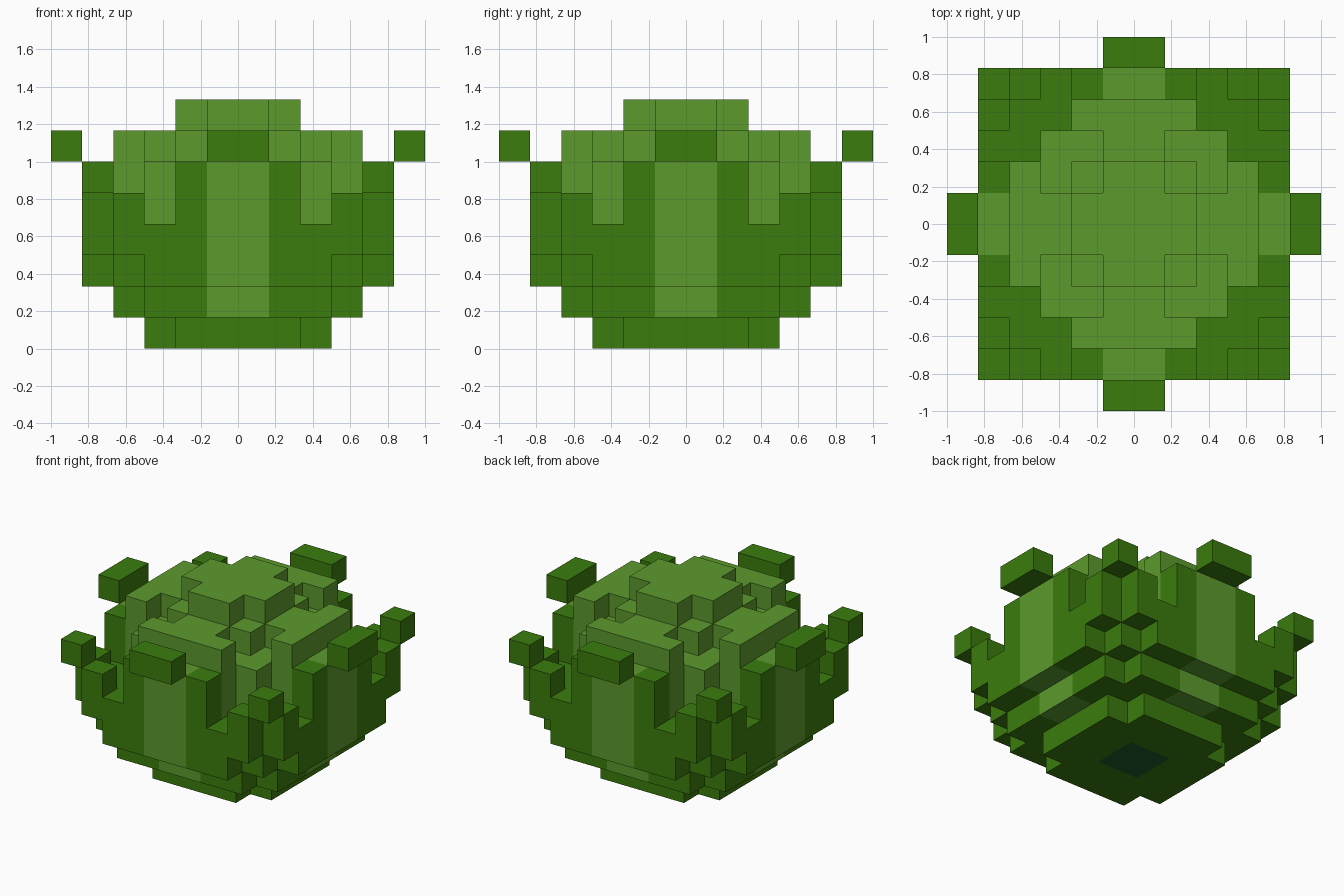
import bpy
import bmesh
from mathutils import Vector

UNIT = 1 / 6  # edge of one block

cube = bpy.data.objects.get("Cube")
if cube:
    bpy.data.objects.remove(cube, do_unlink=True)


def make_material(name, rgb):
    mat = bpy.data.materials.new(name)
    mat.use_nodes = True
    mat.diffuse_color = (*rgb, 1)
    mat.node_tree.nodes["Principled BSDF"].inputs["Base Color"].default_value = (*rgb, 1)
    return mat


DARK, LIGHT, ROOT = range(3)
MATERIALS = [
    make_material("dark_green", (0.044, 0.202, 0.004)),
    make_material("light_green", (0.107, 0.323, 0.026)),
    make_material("root_teal", (0.015, 0.105, 0.025)),
]

# Each part: boxes in one octant as (x range, y range, z range), in blocks
PARTS = {
    "base": [((0, 3), (0, 2), (0, 1))],
    "bowl": [((0, 4), (0, 3), (1, 2)),
             ((0, 5), (0, 3), (2, 3)),
             ((0, 4), (0, 4), (2, 3)),
             ((0, 5), (0, 4), (3, 4))],
    "side_petals": [((4, 5), (0, 2), (4, 6))],
    "side_petal_tips": [((5, 6), (0, 1), (6, 7))],
    "corner_leaves": [((4, 5), (3, 4), (4, 5))],
    "corner_leaf_tips": [((4, 5), (4, 5), (5, 6))],
    "inner_petals": [((3, 4), (0, 2), (4, 7))],
    "core": [((0, 3), (0, 3), (4, 6)),
             ((0, 2), (0, 2), (6, 7)),
             ((0, 3), (0, 1), (6, 7))],
    "crown": [((0, 2), (0, 1), (7, 8))],
}


def fill(boxes):
    """Blocks of a part, repeated over both mirror planes and the diagonal."""
    cells = set()
    for xs, ys, zs in boxes:
        for i in range(*xs):
            for j in range(*ys):
                for k in range(*zs):
                    for a, b in ((i, j), (j, i)):
                        for x in (a, -1 - a):
                            for y in (b, -1 - b):
                                cells.add((x, y, k))
    return cells


def colour(cell, normal):
    x, y, z = cell
    i, j = max(x, -1 - x), max(y, -1 - y)
    if z == 0:
        return ROOT if i == j == 0 and normal.z < 0 else DARK
    if z < 4:  # centre stripes on the outside of the bowl
        return LIGHT if i == 0 or j == 0 else DARK
    return LIGHT if i + j <= 4 else DARK


part_cells = {name: fill(boxes) for name, boxes in PARTS.items()}
solid = set().union(*part_cells.values())
AXES = [Vector(v) for v in ((1, 0, 0), (0, 1, 0), (0, 0, 1))]


def build(name, cells):
    bm = bmesh.new()
    for cell in sorted(cells):
        centre = Vector(cell) + Vector((0.5, 0.5, 0.5))
        for n in range(3):
            for sign in (1, -1):
                normal = AXES[n] * sign
                near = tuple(int(c + d) for c, d in zip(cell, normal))
                if near in solid:
                    continue
                u = AXES[(n + 1) % 3] / 2
                v = AXES[(n + 2) % 3] / 2 * sign
                mid = centre + normal / 2
                corners = (mid - u - v, mid + u - v, mid + u + v, mid - u + v)
                face = bm.faces.new([bm.verts.new(p * UNIT) for p in corners])
                face.material_index = colour(cell, normal)
    # Join the block faces into clean flat panels
    bmesh.ops.remove_doubles(bm, verts=bm.verts[:], dist=0.001)
    bmesh.ops.dissolve_limit(bm, angle_limit=0.01, verts=bm.verts[:],
                             edges=bm.edges[:], delimit={'MATERIAL', 'NORMAL'})
    mesh = bpy.data.meshes.new(name)
    bm.to_mesh(mesh)
    bm.free()
    for mat in MATERIALS:
        mesh.materials.append(mat)
    bpy.context.collection.objects.link(bpy.data.objects.new(name, mesh))


for part, cells in part_cells.items():
    build(part, cells)
